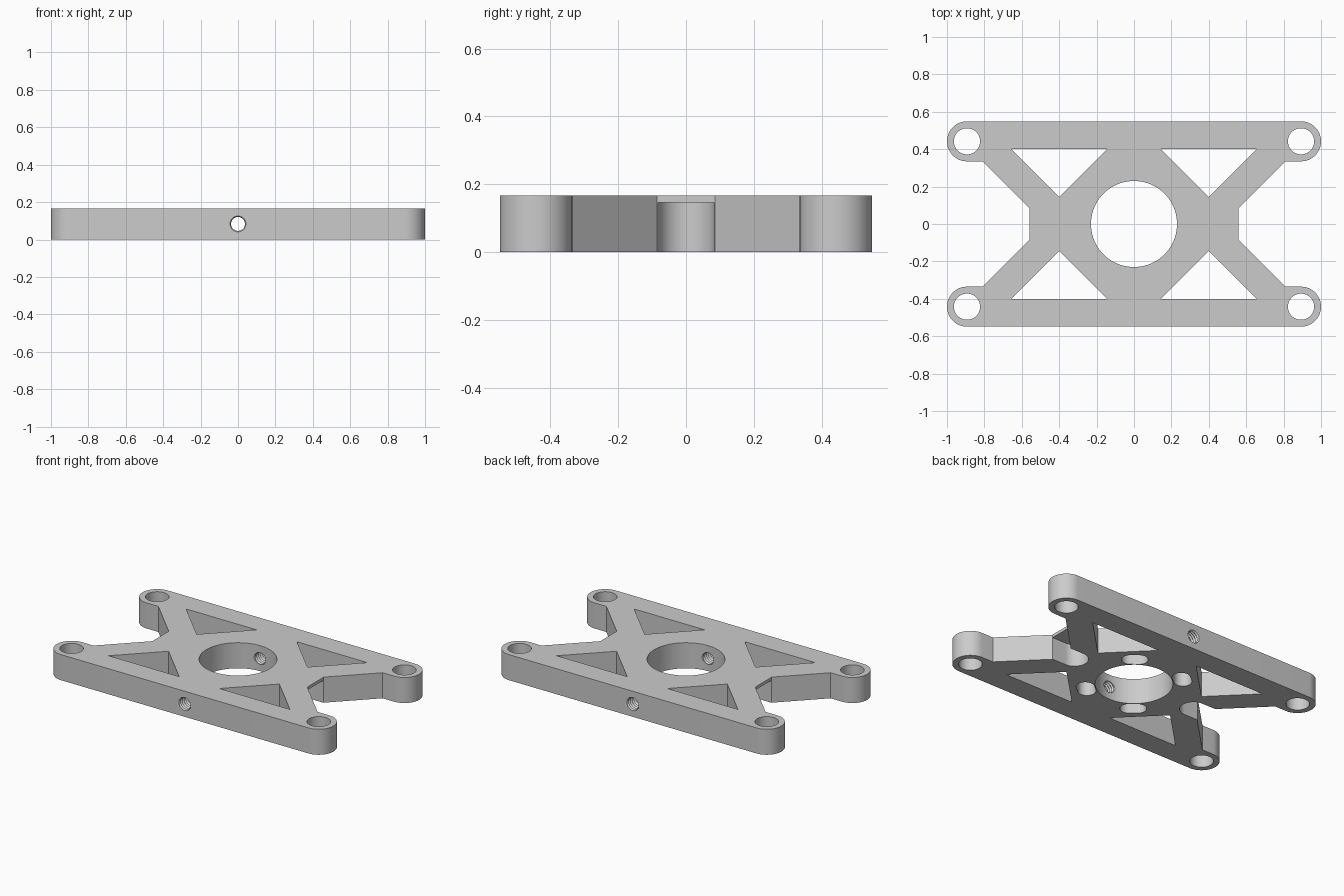
import bpy, bmesh
from math import sin, cos, pi, atan2, radians
from mathutils import Matrix

if "Cube" in bpy.data.objects:
    bpy.data.objects.remove(bpy.data.objects["Cube"], do_unlink=True)

HEIGHT = 0.167
POCKET = 0.147
BOSS_X, BOSS_Y, BOSS_R = 0.893, 0.442, 0.107

metal = bpy.data.materials.new("plain_grey")
metal.use_nodes = True
grey = (0.6, 0.6, 0.6, 1)
metal.diffuse_color = grey
metal.node_tree.nodes["Principled BSDF"].inputs["Base Color"].default_value = grey


def arc(cx, cy, r, start, end, steps):
    return [(cx + r * cos(start + (end - start) * i / steps),
             cy + r * sin(start + (end - start) * i / steps)) for i in range(steps + 1)]


def circle(cx, cy, r, n=64):
    return arc(cx, cy, r, 0, 2 * pi, n)[:-1]


def finish(name, bm):
    bmesh.ops.recalc_face_normals(bm, faces=bm.faces)
    mesh = bpy.data.meshes.new(name)
    bm.to_mesh(mesh)
    bm.free()
    mesh.materials.append(metal)
    obj = bpy.data.objects.new(name, mesh)
    bpy.context.collection.objects.link(obj)
    return obj


def prism(bm, points, z0, z1):
    face = bm.faces.new([bm.verts.new((x, y, z0)) for x, y in points])
    out = bmesh.ops.extrude_face_region(bm, geom=[face])
    tops = [g for g in out["geom"] if isinstance(g, bmesh.types.BMVert)]
    bmesh.ops.translate(bm, verts=tops, vec=(0, 0, z1 - z0))


# Frame plate: one quarter outline mirrored round to the full shape
quarter = [(0.56, 0.085), (0.81, BOSS_Y - BOSS_R)]
quarter += arc(BOSS_X, BOSS_Y, BOSS_R, -pi / 2, pi / 2, 24)
half = quarter + [(-x, y) for x, y in reversed(quarter)]
outline = half + [(x, -y) for x, y in reversed(half)]
bm = bmesh.new()
prism(bm, outline, 0, HEIGHT)
frame = finish("mounting_frame", bm)

# Openings through the full height: bore, corner holes, triangular windows
through = bmesh.new()
prism(through, circle(0, 0, 0.23, 96), -0.1, 0.3)
for sx in (-1, 1):
    for sy in (-1, 1):
        prism(through, circle(sx * BOSS_X, sy * BOSS_Y, 0.07, 48), -0.1, 0.3)
        window = [(0.145, 0.4), (0.4, 0.145), (0.655, 0.4)]
        prism(through, [(sx * x, sy * y) for x, y in window], -0.1, 0.3)

# Blind pockets in the underside: four short slots and two open end notches
pockets = bmesh.new()
for sx in (-1, 1):
    for sy in (-1, 1):
        px, py = sx * 0.182, sy * 0.225
        slot = arc(0.025, 0, 0.054, -pi / 2, pi / 2, 20)
        slot += arc(-0.025, 0, 0.054, pi / 2, 3 * pi / 2, 20)
        turn = Matrix.Rotation(atan2(py, px) + pi / 2, 2)
        prism(pockets, [(px + turn[0][0] * x + turn[0][1] * y,
                         py + turn[1][0] * x + turn[1][1] * y) for x, y in slot],
              -0.1, POCKET)
    notch = arc(0.46, 0, 0.083, pi / 2, 3 * pi / 2, 32) + [(0.7, -0.083), (0.7, 0.083)]
    prism(pockets, [(sx * x, y) for x, y in notch], -0.1, POCKET)

# Threaded cross holes: ribbed rods along y, in front of and behind the bore
threads = bmesh.new()
RINGS, SIDES, PITCH = 50, 32, 0.009
for side in (-1, 1):
    rings = []
    for i in range(RINGS):
        r = 0.037 if i % 2 else 0.045
        y = side * (0.1503 + i * PITCH)
        rings.append([threads.verts.new((px, y, HEIGHT / 2 + pz))
                      for px, pz in circle(0, 0, r, SIDES)])
    for a, b in zip(rings, rings[1:]):
        for k in range(SIDES):
            n = (k + 1) % SIDES
            threads.faces.new((a[k], a[n], b[n], b[k]))
    threads.faces.new(rings[0])
    threads.faces.new(rings[-1])

# Cut everything out of the frame
cutters = [finish("through_cutter", through), finish("pocket_cutter", pockets),
           finish("thread_cutter", threads)]
for cutter in cutters:
    cutter.hide_render = True
    mod = frame.modifiers.new(cutter.name, "BOOLEAN")
    mod.operation = "DIFFERENCE"
    mod.solver = "EXACT"
    mod.object = cutter

bpy.ops.object.select_all(action="DESELECT")
frame.select_set(True)
bpy.context.view_layer.objects.active = frame
for mod in list(frame.modifiers):
    bpy.ops.object.modifier_apply(modifier=mod.name)
for cutter in cutters:
    bpy.data.objects.remove(cutter, do_unlink=True)
bpy.ops.object.shade_smooth_by_angle(angle=radians(30))
